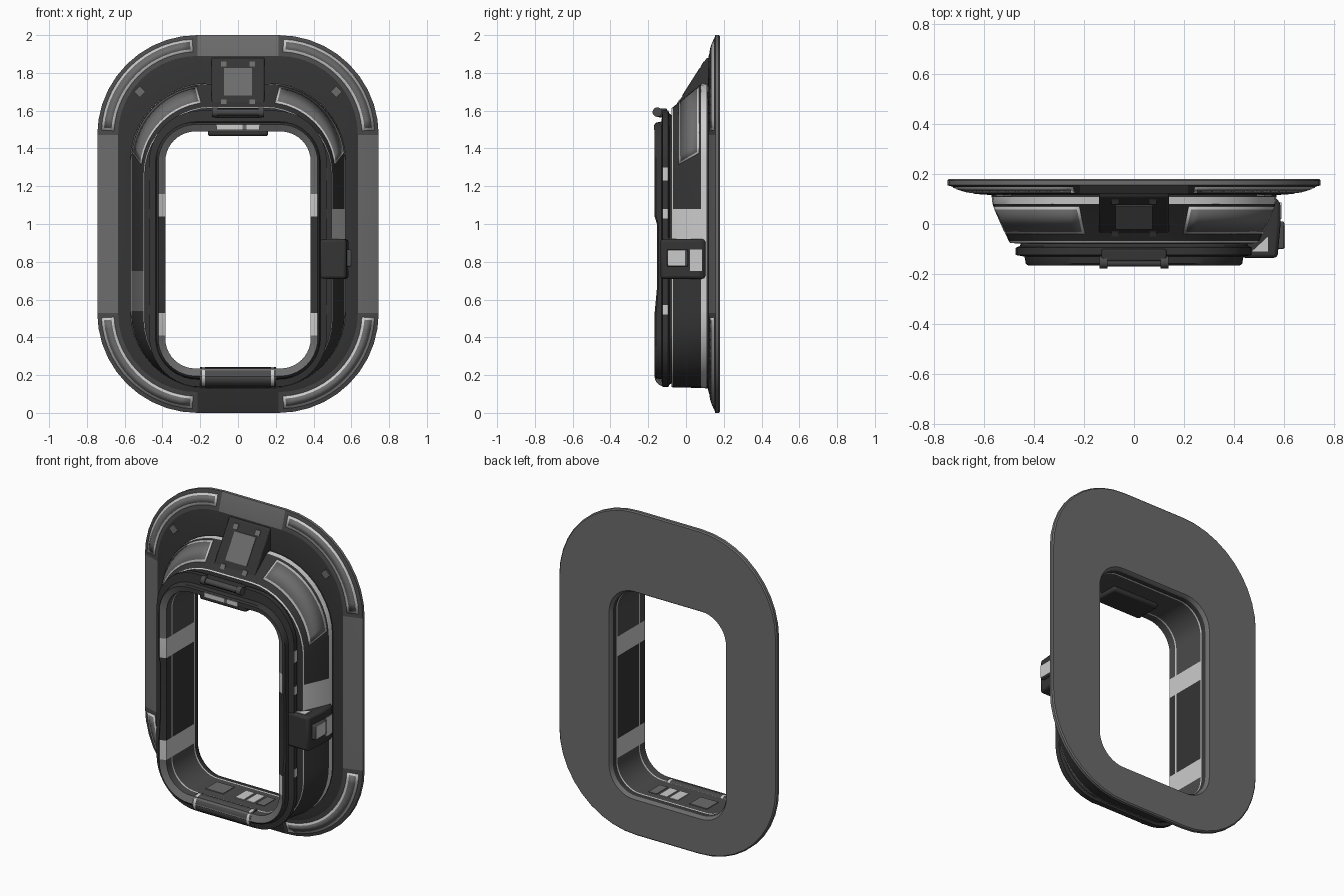
import bpy, bmesh, math
from mathutils import Vector

if "Cube" in bpy.data.objects:
    bpy.data.objects.remove(bpy.data.objects["Cube"])

SEG = 10


def material(name, v):
    m = bpy.data.materials.new(name)
    m.use_nodes = True
    m.diffuse_color = (v, v, v, 1)
    m.node_tree.nodes["Principled BSDF"].inputs["Base Color"].default_value = (v, v, v, 1)
    return m


MATS = [material("black_paint", 0.035), material("charcoal", 0.07),
        material("grey_paint", 0.15), material("light_marking", 0.6)]
DARK, CHAR, GREY, LIGHT = range(4)


def finish(name, bm, bevel=0.0, solid=0.0):
    me = bpy.data.meshes.new(name)
    bm.to_mesh(me)
    bm.free()
    for m in MATS:
        me.materials.append(m)
    ob = bpy.data.objects.new(name, me)
    bpy.context.collection.objects.link(ob)
    if solid:
        mod = ob.modifiers.new("thickness", "SOLIDIFY")
        mod.thickness, mod.offset = solid, -1
    if bevel:
        mod = ob.modifiers.new("bevel", "BEVEL")
        mod.width, mod.segments = bevel, 2
    bpy.ops.object.select_all(action="DESELECT")
    ob.select_set(True)
    bpy.context.view_layer.objects.active = ob
    bpy.ops.object.shade_smooth_by_angle(angle=math.radians(30))
    return ob


def corner(ring, k, a):
    """Point on corner k (0 top +x, 1 top -x, 2 low -x, 3 low +x) at angle a."""
    hw, zb, zt, r, y = ring
    cx = (hw - r) * (1 if k in (0, 3) else -1)
    cz = zt - r if k < 2 else zb + r
    return Vector((cx + r * math.cos(a), y, cz + r * math.sin(a)))


def outline(ring, cuts):
    """Rounded rectangle with extra points at the cut heights of both sides."""
    pts = []
    for k in range(4):
        if k == 2:
            pts += [Vector((-ring[0], ring[4], z)) for z in reversed(cuts)]
        pts += [corner(ring, k, (k + i / SEG) * math.pi / 2) for i in range(SEG + 1)]
    return pts + [Vector((ring[0], ring[4], z)) for z in cuts]


def loft(name, rings, cuts, rule, tweak=None):
    """Skin successive outlines; rule(band, centre) gives the colour."""
    bm = bmesh.new()
    rows = []
    for j, ring in enumerate(rings):
        pts = outline(ring, cuts)
        if tweak:
            pts = [tweak(j, p) for p in pts]
        rows.append([bm.verts.new(p) for p in pts])
    for j, (a, b) in enumerate(zip(rows, rows[1:])):
        for i in range(len(a)):
            n = (i + 1) % len(a)
            f = bm.faces.new((a[i], a[n], b[n], b[i]))
            f.material_index = rule(j, f.calc_center_median())
    return finish(name, bm)


def corner_patch(name, back, front, k, s, degs, lift, mat):
    """Thin curved plate lying on the skin between two outlines at a corner."""
    def at(a, t):
        return corner(back, k, a).lerp(corner(front, k, a), t)
    bm = bmesh.new()
    rows = []
    for i in range(15):
        d = degs[0] + (degs[1] - degs[0]) * i / 14
        a = math.radians(d + 90 * k)
        n = (at(a + 0.01, s[0]) - at(a, s[0])).cross(at(a, s[1]) - at(a, s[0])).normalized()
        rows.append([bm.verts.new(at(a, t) + n * lift) for t in s])
    for p, q in zip(rows, rows[1:]):
        bm.faces.new((p[0], q[0], q[1], p[1])).material_index = mat
    return finish(name, bm, solid=0.008)


def framed_patch(name, back, front, k, s, degs, rim_s, rim_d):
    corner_patch(name + "_outline", back, front, k, s, degs, 0.003, LIGHT)
    corner_patch(name + "_panel", back, front, k, (s[0] + rim_s, s[1] - rim_s),
                 (degs[0] + rim_d, degs[1] - rim_d), 0.005, GREY)


def prism(name, pts, axis, lo, hi, mat, bevel=0.0):
    """Extrude a 2D polygon along x (points are y, z) or z (points are x, y)."""
    bm = bmesh.new()
    def put(p, h):
        return bm.verts.new((h, *p) if axis == "x" else (*p, h))
    a, b = [put(p, lo) for p in pts], [put(p, hi) for p in pts]
    bm.faces.new(a)
    bm.faces.new(b)
    for i in range(len(a)):
        n = (i + 1) % len(a)
        bm.faces.new((a[i], a[n], b[n], b[i]))
    bmesh.ops.recalc_face_normals(bm, faces=bm.faces)
    for f in bm.faces:
        f.material_index = mat
    return finish(name, bm, bevel)


def box(name, x, y, z, mat, bevel=0.0):
    return prism(name, [(x[0], y[0]), (x[1], y[0]), (x[1], y[1]), (x[0], y[1])],
                 "z", z[0], z[1], mat, bevel)


def rod(name, half, r, y, z, mat, x=0.0):
    pts = [(y + r * math.cos(i * math.pi / 10), z + r * math.sin(i * math.pi / 10)) for i in range(20)]
    return prism(name, pts, "x", x - half, x + half, mat)


# Wall flange: back plate, rim, sloped border and dark inner border
RIM = (0.745, 0, 2, 0.53, 0.155)
STEP = (0.635, 0.11, 1.89, 0.42, 0.12)
flange_rings = [(0.4, 0.22, 1.505, 0.17, 0.18), (0.738, 0.007, 1.993, 0.523, 0.18),
                (0.745, 0, 2, 0.53, 0.173), RIM, STEP, (0.56, 0.13, 1.735, 0.4, 0.115)]


def flange_rule(j, c):
    if j == 4:
        return DARK
    if j == 3:
        if abs(c.x) < 0.2:
            return GREY if c.z > 1 else DARK
        return GREY if 0.52 < c.z < 1.48 else CHAR
    return GREY


loft("wall_flange", flange_rings, [], flange_rule)

# Body: tapered surround with light stripes
BACK = (0.565, 0.132, 1.74, 0.4, 0.08)
FRONT = (0.5, 0.135, 1.62, 0.36, -0.068)
body_rings = [(0.57, 0.13, 1.745, 0.41, 0.118), (0.568, 0.13, 1.743, 0.405, 0.108), BACK, FRONT,
              (0.495, 0.137, 1.615, 0.355, -0.076), (0.45, 0.16, 1.57, 0.27, -0.078)]


def body_rule(j, c):
    if j in (1, 3):
        return LIGHT
    if j == 2 and c.x > 0.45 and 0.92 < c.z < 1.08:
        return LIGHT
    if j == 2 and c.x < -0.45 and 0.54 < c.z < 0.75:
        return GREY
    return DARK


loft("body_surround", body_rings, [0.54, 0.75, 0.92, 1.08], body_rule)

# Collar, front lip and inner tunnel
collar_rings = [(0.45, 0.16, 1.57, 0.27, -0.07), (0.455, 0.15, 1.585, 0.27, -0.088),
                (0.47, 0.137, 1.6, 0.27, -0.094), (0.47, 0.137, 1.6, 0.27, -0.124),
                (0.437, 0.178, 1.542, 0.22, -0.13), (0.432, 0.183, 1.537, 0.22, -0.158),
                (0.422, 0.195, 1.527, 0.2, -0.166), (0.385, 0.235, 1.49, 0.16, -0.148),
                (0.385, 0.235, 1.49, 0.16, -0.1), (0.385, 0.235, 1.49, 0.16, -0.09),
                (0.385, 0.235, 1.49, 0.16, 0.12), (0.385, 0.235, 1.49, 0.16, 0.13),
                (0.387, 0.233, 1.492, 0.16, 0.16), (0.4, 0.22, 1.505, 0.17, 0.18)]


def collar_rule(j, c):
    side = abs(c.x) > 0.37
    band = side and (0.41 < c.z < 0.53 or 1.04 < c.z < 1.16)
    middle = side and 0.53 < c.z < 1.04
    if j == 6:
        return LIGHT if band else DARK if middle else GREY
    if j in (8, 10):
        return LIGHT
    if j in (7, 9):
        return LIGHT if band else DARK if middle else CHAR
    return GREY if j == 12 else DARK


def side_recess(j, p):
    # The lip dips slightly midway up both sides
    if j in (5, 6) and 0.65 < p.z < 1.01 and abs(p.x) > 0.4:
        p.y += 0.012
    return p


loft("collar_and_tunnel", collar_rings, [0.41, 0.53, 0.66, 1.0, 1.04, 1.16], collar_rule, side_recess)

# Outlined corner panels on flange and upper body
for k in range(4):
    framed_patch(f"flange_corner_{k}", RIM, STEP, k, (0.2, 0.8), (3, 87), 0.12, 1.6)
for k in range(2):
    degs = (6, 82) if k == 0 else (8, 84)
    framed_patch(f"body_corner_{k}", BACK, FRONT, k, (0.07, 0.8), degs, 0.07, 1.6)

# Mirrored small details
for s, side in ((1, "left"), (-1, "right")):
    tag = box("flange_tag_" + side, (-0.022, 0.022), (-0.004, 0.004), (-0.022, 0.022), GREY)
    tag.location = (s * 0.52, 0.114, 1.7)
    tag.rotation_euler.y = s * math.pi / 4
    for i, (z0, z1) in enumerate(((0.52, 0.57), (1.03, 1.08), (1.23, 1.3))):
        x = sorted((s * 0.466, s * 0.473))
        box(f"collar_mark_{side}_{i}", x, (-0.124, -0.096), (z0, z1), LIGHT)

# Upper control housing with sloped cover
prism("upper_housing", [(0.125, 1.88), (0.11, 1.88), (-0.03, 1.66), (-0.06, 1.58), (0.125, 1.58)],
      "x", -0.14, 0.14, DARK, 0.022)


def slope_plate(name, x0, x1, z0, z1):
    def y(z):
        return 0.11 - (1.88 - z) * 0.14 / 0.22
    prism(name, [(y(z0) - 0.004, z0), (y(z1) - 0.004, z1), (y(z1) + 0.004, z1), (y(z0) + 0.004, z0)],
          "x", x0, x1, GREY)


slope_plate("housing_panel", -0.073, 0.073, 1.68, 1.825)
for x in (-0.075, 0.075):
    for z in (1.635, 1.835):
        slope_plate("housing_stud", x - 0.015, x + 0.015, z, z + 0.025)

# Top grab bar
rod("grab_bar", 0.13, 0.018, -0.152, 1.592, CHAR)
for s in (-1, 1):
    rod("grab_bar_end", 0.016, 0.025, -0.152, 1.592, CHAR, s * 0.122)
box("grab_bar_mount", (-0.13, 0.13), (-0.15, -0.1), (1.565, 1.612), DARK, 0.008)

# Header under the top of the opening
box("header_block", (-0.16, 0.16), (-0.15, 0.02), (1.465, 1.505), DARK, 0.012)
for x0, x1, m in ((-0.115, 0.025, LIGHT), (0.025, 0.045, GREY), (0.045, 0.115, LIGHT)):
    box("header_plate", (x0, x1), (-0.17, -0.161), (1.497, 1.526), m)

# Sill roller and floor markings
rod("sill_roller", 0.2, 0.05, -0.115, 0.192, CHAR)
for s in (-1, 1):
    rod("sill_roller_band", 0.008, 0.0515, -0.115, 0.192, LIGHT, s * 0.182)
for x0, x1, m in ((-0.2, -0.08, GREY), (0.0, 0.06, LIGHT), (0.075, 0.13, LIGHT), (0.145, 0.2, GREY)):
    box("floor_plate", (x0, x1), (-0.03, 0.08), (0.232, 0.239), m)

# Side latch on the left
prism("latch_body", [(0.43, -0.135), (0.573, -0.135), (0.585, 0.0), (0.585, 0.085), (0.56, 0.11), (0.45, 0.11)],
      "z", 0.71, 0.92, DARK, 0.014)
box("latch_button", (0.56, 0.6), (-0.1, 0.01), (0.775, 0.865), CHAR, 0.006)
box("latch_button_face", (0.598, 0.603), (-0.095, -0.005), (0.78, 0.86), LIGHT)
box("latch_side_plate", (0.581, 0.588), (0.02, 0.085), (0.75, 0.865), LIGHT)
prism("latch_top_mark", [(0.47, -0.11), (0.535, -0.11), (0.535, -0.05)], "z", 0.916, 0.923, LIGHT)
